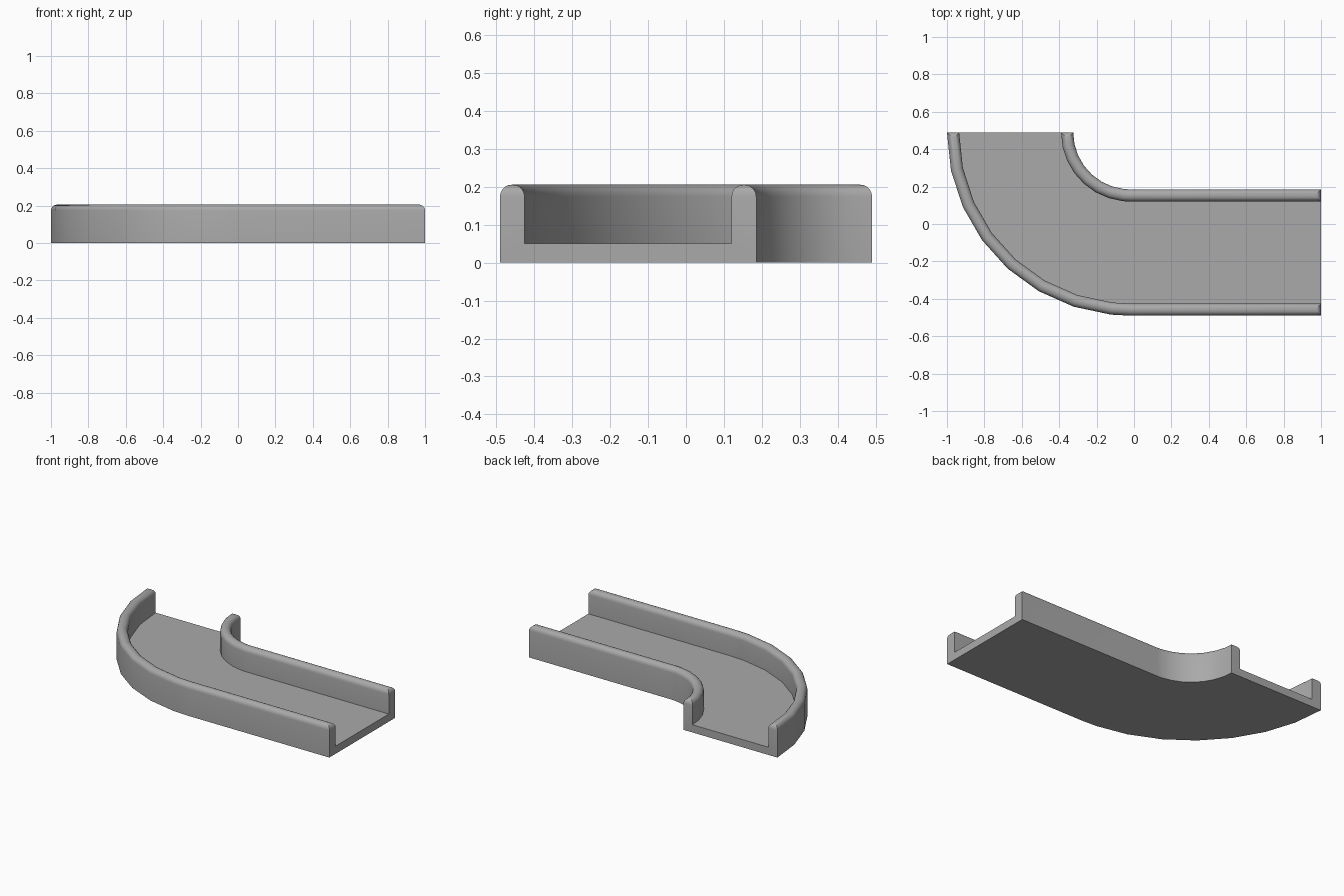
import bpy, bmesh, math

cube = bpy.data.objects.get("Cube")
if cube:
    bpy.data.objects.remove(cube, do_unlink=True)

# Single grey material
grey = bpy.data.materials.new("plain grey")
grey.use_nodes = True
colour = (0.4, 0.4, 0.4, 1)
grey.diffuse_color = colour
grey.node_tree.nodes["Principled BSDF"].inputs["Base Color"].default_value = colour

# Channel dimensions, radii measured from the centre of the bend
CX, CY = -0.02, 0.49
OUT, OUT_IN, IN_IN, IN = 0.98, 0.915, 0.37, 0.305
FLOOR, TOP = 0.05, 0.205

# U-shaped cross-section: (radius, height)
profile = [(OUT, 0), (OUT, TOP), (OUT_IN, TOP), (OUT_IN, FLOOR),
           (IN_IN, FLOOR), (IN_IN, TOP), (IN, TOP), (IN, 0)]

# Stations round the quarter bend, then the end of the straight run
stations = [(CX, math.radians(a)) for a in [*range(0, 90, 12), 90]]
stations.append((1.0, math.radians(90)))

bm = bmesh.new()
rings = [[bm.verts.new((x - r * math.cos(a), CY - r * math.sin(a), z))
          for r, z in profile] for x, a in stations]
n = len(profile)
for a, b in zip(rings, rings[1:]):
    for i in range(n):
        j = (i + 1) % n
        bm.faces.new((a[i], a[j], b[j], b[i]))
bm.faces.new(rings[0])
bm.faces.new(rings[-1][::-1])
bmesh.ops.recalc_face_normals(bm, faces=bm.faces)

# Round the rims of both walls, including their ends
tops = {f for f in bm.faces if all(v.co.z > TOP - 0.001 for v in f.verts)}
rims = [e for e in bm.edges if len(tops.intersection(e.link_faces)) == 1]
bmesh.ops.bevel(bm, geom=rims, offset=0.031, offset_type='OFFSET',
                segments=5, profile=0.5, affect='EDGES', clamp_overlap=True)

mesh = bpy.data.meshes.new("curved_channel")
bm.to_mesh(mesh)
bm.free()
mesh.materials.append(grey)
channel = bpy.data.objects.new("curved_channel", mesh)
bpy.context.collection.objects.link(channel)

bpy.ops.object.select_all(action='DESELECT')
channel.select_set(True)
bpy.context.view_layer.objects.active = channel
bpy.ops.object.shade_smooth_by_angle(angle=math.radians(30))
